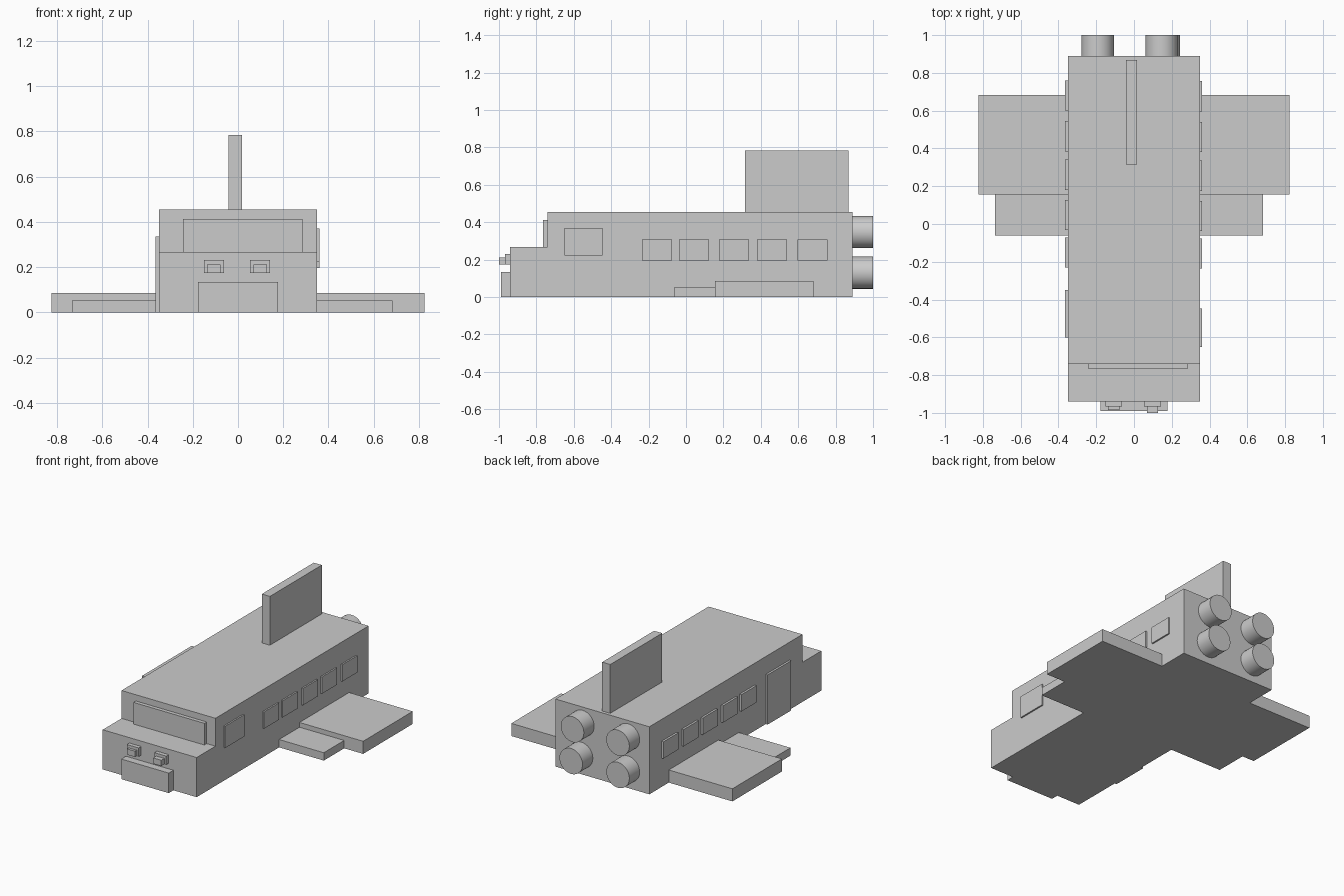
import bpy, bmesh, math

if "Cube" in bpy.data.objects:
    bpy.data.objects.remove(bpy.data.objects["Cube"])


def finish(name, bm):
    bmesh.ops.recalc_face_normals(bm, faces=bm.faces)
    mesh = bpy.data.meshes.new(name)
    bm.to_mesh(mesh)
    bm.free()
    ob = bpy.data.objects.new(name, mesh)
    bpy.context.collection.objects.link(ob)
    return ob


def box(name, x0, x1, y0, y1, z0, z1):
    bm = bmesh.new()
    bmesh.ops.create_cube(bm, size=1)
    for v in bm.verts:
        v.co = (x1 if v.co.x > 0 else x0,
                y1 if v.co.y > 0 else y0,
                z1 if v.co.z > 0 else z0)
    return finish(name, bm)


W = 0.35          # half width of the hull
BACK = 0.89       # rear face of the hull

# Hull: stepped side profile extruded across x
profile = [(-0.94, 0), (BACK, 0), (BACK, 0.455), (-0.74, 0.455), (-0.74, 0.267), (-0.94, 0.267)]
bm = bmesh.new()
face = bm.faces.new([bm.verts.new((-W, y, z)) for y, z in profile])
ext = bmesh.ops.extrude_face_region(bm, geom=[face])
bmesh.ops.translate(bm, vec=(2 * W, 0, 0),
                    verts=[g for g in ext["geom"] if isinstance(g, bmesh.types.BMVert)])
finish("hull", bm)

# Nose details
box("bumper", -0.177, 0.177, -0.99, -0.94, 0, 0.135)
box("windshield", -0.243, 0.285, -0.765, -0.74, 0.267, 0.413)
for side, xc, front in (("left", -0.107, -0.985), ("right", 0.098, -1.0)):
    box(f"headlight_base_{side}", xc - 0.044, xc + 0.044, -0.967, -0.94, 0.173, 0.231)
    box(f"headlight_lens_{side}", xc - 0.03, xc + 0.03, front, -0.967, 0.173, 0.212)

# Wings: large rear slab and a smaller step in front
for side, s, tip in (("left", -1, 0.735), ("right", 1, 0.683)):
    box(f"wing_{side}", *sorted((s * W, s * 0.824)), 0.155, 0.683, 0, 0.085)
    box(f"wing_step_{side}", *sorted((s * W, s * tip)), -0.062, 0.155, 0, 0.053)

# Tail fin
box("tail_fin", -0.043, 0.017, 0.315, 0.868, 0.455, 0.784)

# Side windows, cockpit window and door
for side, x0, x1, shift in (("left", -0.364, -W, 0.005), ("right", W, 0.36, 0)):
    for i, y in enumerate((-0.156, 0.042, 0.256, 0.46, 0.676)):
        box(f"window_{side}_{i + 1}", x0, x1, y - 0.08 + shift, y + 0.08 + shift, 0.195, 0.308)
box("cockpit_window", W, 0.36, -0.65, -0.447, 0.223, 0.37)
box("door", -0.364, -W, -0.6, -0.35, 0, 0.335)

# Four engine nozzles
for i, (x, z) in enumerate(((-0.192, 0.13), (-0.192, 0.347), (0.157, 0.13), (0.147, 0.347))):
    bpy.ops.mesh.primitive_cylinder_add(vertices=32, radius=0.086, depth=1.0 - BACK,
                                        location=(x, (1.0 + BACK) / 2, z),
                                        rotation=(math.pi / 2, 0, 0))
    bpy.context.object.name = f"engine_{i + 1}"
    bpy.ops.object.shade_smooth_by_angle()
